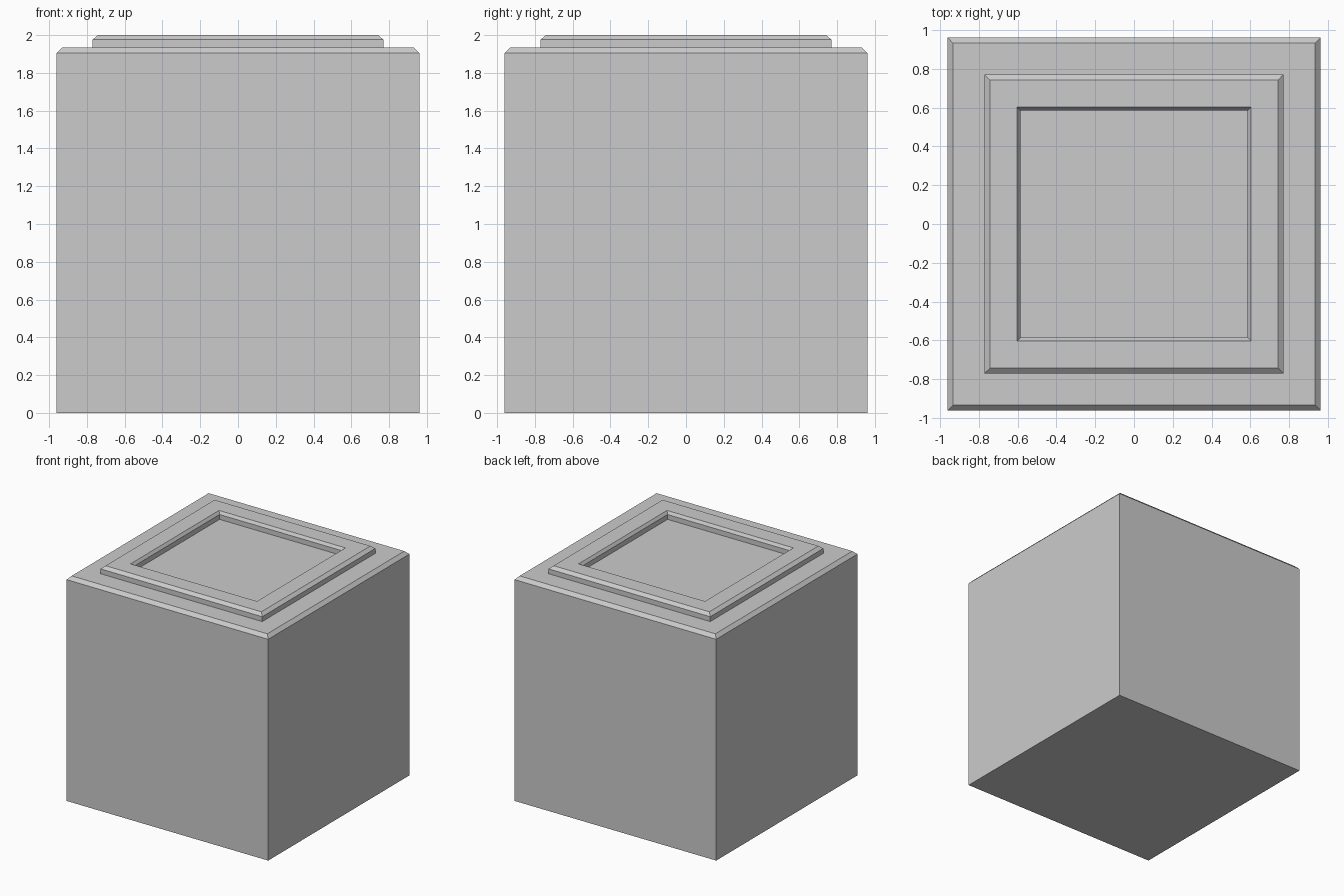
import bpy, bmesh

if "Cube" in bpy.data.objects:
    bpy.data.objects.remove(bpy.data.objects["Cube"])

# Square cross-section steps: (half width, height), from the base up and into the recess
PROFILE = [
    (0.96, 0.0), (0.96, 1.905), (0.932, 1.934),    # body with chamfered top edge
    (0.77, 1.934), (0.77, 1.976), (0.742, 2.0),    # raised rim, outer side
    (0.602, 2.0), (0.585, 1.976), (0.585, 1.934),  # rim inner side down to the panel
]


def square_ring(bm, half, z):
    corners = ((-1, -1), (1, -1), (1, 1), (-1, 1))
    return [bm.verts.new((x * half, y * half, z)) for x, y in corners]


bm = bmesh.new()
rings = [square_ring(bm, half, z) for half, z in PROFILE]

# Side walls, chamfers and ledges
for low, high in zip(rings, rings[1:]):
    for i in range(4):
        j = (i + 1) % 4
        bm.faces.new((low[i], low[j], high[j], high[i]))

# Bottom and recessed top panel
bm.faces.new(rings[0][::-1])
bm.faces.new(rings[-1])
bmesh.ops.recalc_face_normals(bm, faces=bm.faces)

mesh = bpy.data.meshes.new("block_with_raised_rim")
bm.to_mesh(mesh)
bm.free()
block = bpy.data.objects.new("block_with_raised_rim", mesh)
bpy.context.collection.objects.link(block)
